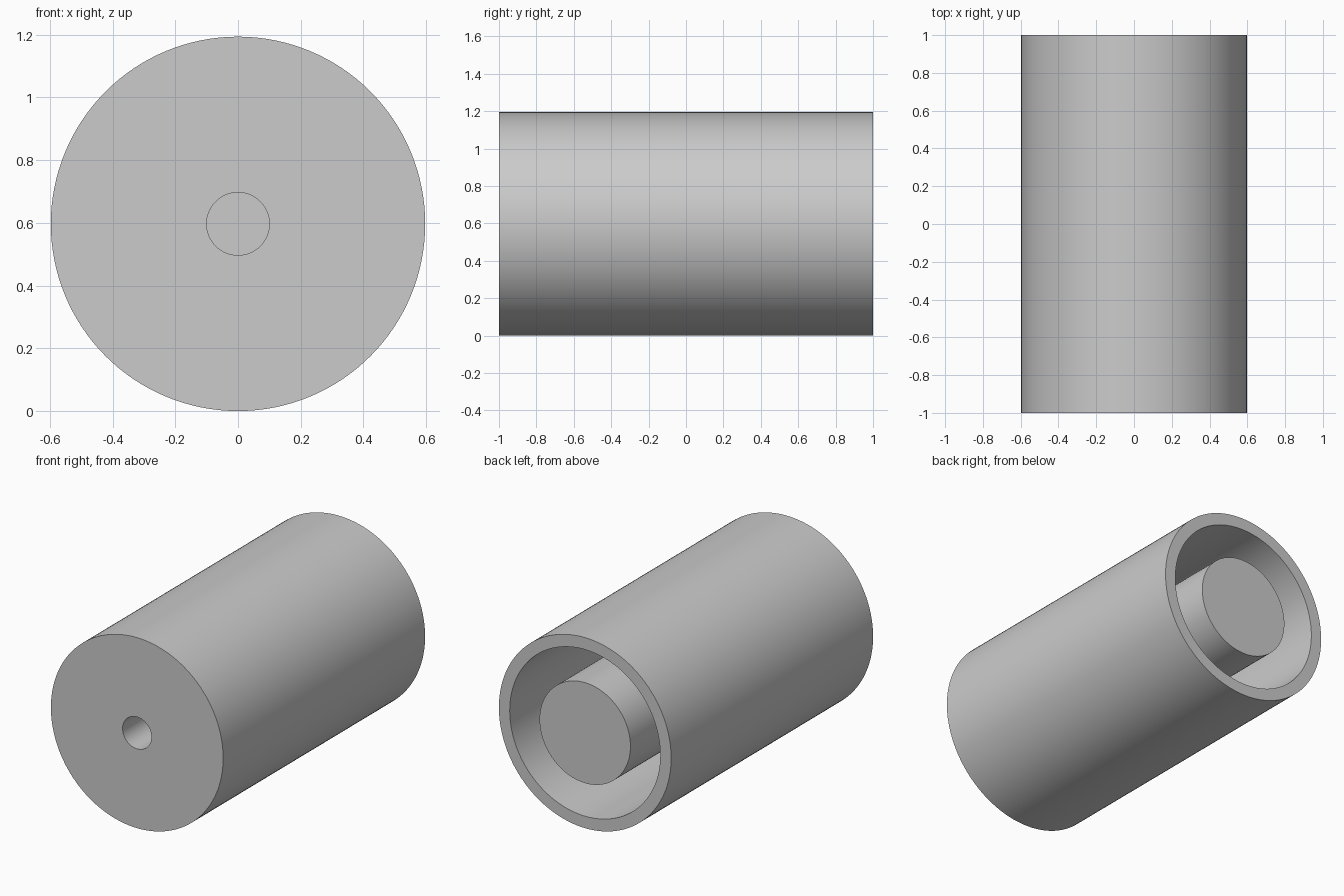
import bpy
import bmesh
from math import tau, radians
from mathutils import Vector

cube = bpy.data.objects.get("Cube")
if cube:
    bpy.data.objects.remove(cube, do_unlink=True)

SIDES = 128
R_OUTER, R_CAVITY, R_POST, R_BORE = 0.597, 0.522, 0.315, 0.1
FRONT, BACK = -1.0, 1.0
CAVITY_FLOOR, BORE_END = -0.5, -0.5 + 0.1

grey = bpy.data.materials.new("plain grey")
grey.use_nodes = True
colour = (0.6, 0.6, 0.6, 1)
grey.diffuse_color = colour
grey.node_tree.nodes["Principled BSDF"].inputs["Base Color"].default_value = colour


def lathe(name, profile):
    """Spin a (radius, y) profile about the long axis."""
    bm = bmesh.new()
    verts = [bm.verts.new((r, y, 0)) for r, y in profile]
    edges = [bm.edges.new(pair) for pair in zip(verts, verts[1:])]
    bmesh.ops.spin(bm, geom=verts + edges, cent=Vector(), axis=Vector((0, 1, 0)),
                   angle=tau, steps=SIDES)
    bmesh.ops.remove_doubles(bm, verts=bm.verts, dist=0.0001)
    bmesh.ops.recalc_face_normals(bm, faces=bm.faces)
    mesh = bpy.data.meshes.new(name)
    bm.to_mesh(mesh)
    bm.free()
    mesh.materials.append(grey)
    obj = bpy.data.objects.new(name, mesh)
    bpy.context.collection.objects.link(obj)
    obj.location.z = R_OUTER
    bpy.ops.object.select_all(action='DESELECT')
    obj.select_set(True)
    bpy.context.view_layer.objects.active = obj
    bpy.ops.object.shade_smooth_by_angle(angle=radians(30))
    return obj


# Sleeve with a blind front bore and a rear cavity around a central post
lathe("sleeve_with_post", [
    (0, BORE_END), (R_BORE, BORE_END), (R_BORE, FRONT),
    (R_OUTER, FRONT), (R_OUTER, BACK),
    (R_CAVITY, BACK), (R_CAVITY, CAVITY_FLOOR),
    (R_POST, CAVITY_FLOOR), (R_POST, BACK), (0, BACK),
])
